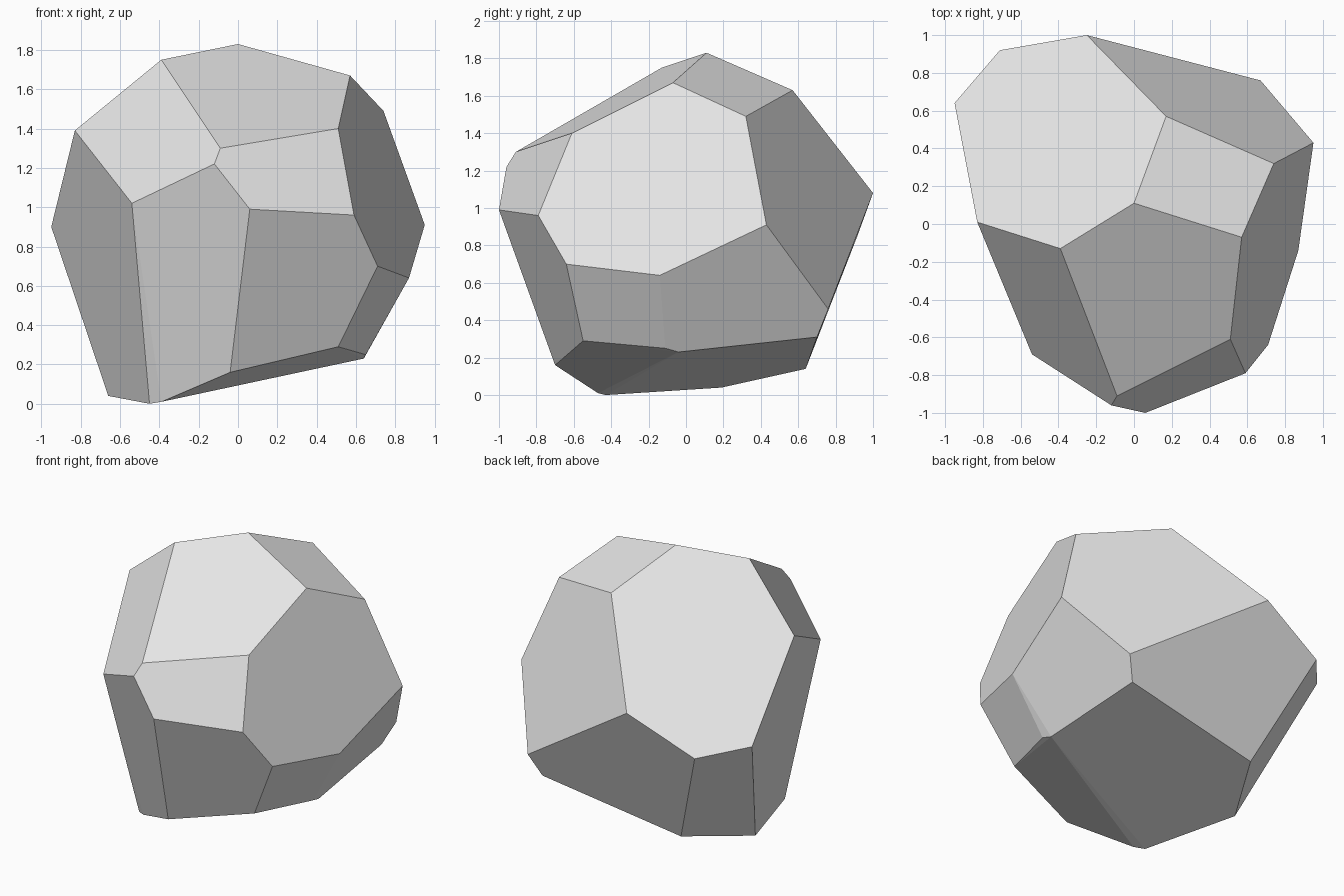
import bpy
import bmesh
from math import radians

default_cube = bpy.data.objects.get("Cube")
if default_cube:
    bpy.data.objects.remove(default_cube, do_unlink=True)


def make_material(name, grey):
    """Plain grey material for viewport and render."""
    material = bpy.data.materials.new(name)
    material.use_nodes = True
    colour = (grey, grey, grey, 1)
    material.diffuse_color = colour
    material.node_tree.nodes["Principled BSDF"].inputs["Base Color"].default_value = colour
    return material


def make_faceted_stone(name, corners, material):
    """Wrap corner points in a convex shell and merge flat facets."""
    mesh = bpy.data.meshes.new(name)
    bm = bmesh.new()
    for corner in corners:
        bm.verts.new(corner)
    hull = bmesh.ops.convex_hull(bm, input=bm.verts[:])
    leftovers = {item for key in ("geom_interior", "geom_unused")
                 for item in hull[key] if isinstance(item, bmesh.types.BMVert)}
    bmesh.ops.delete(bm, geom=list(leftovers), context="VERTS")
    bmesh.ops.dissolve_limit(bm, angle_limit=radians(3),
                             verts=bm.verts[:], edges=bm.edges[:])
    bmesh.ops.recalc_face_normals(bm, faces=bm.faces[:])
    for face in bm.faces:
        face.smooth = False
    bm.to_mesh(mesh)
    bm.free()
    mesh.materials.append(material)
    stone = bpy.data.objects.new(name, mesh)
    bpy.context.collection.objects.link(stone)
    return stone


# Crown ridge and upper shoulders
crown = [
    (-.39, -.13, 1.75), (0, .11, 1.83), (.57, -.07, 1.67),
    (.74, .32, 1.49), (.17, .57, 1.63), (-.83, .01, 1.39),
    (.51, -.61, 1.4), (-.09, -.91, 1.3), (-.12, -.96, 1.22),
]

# Widest belt around the middle
belt = [
    (.06, -1, .99), (-.54, -.69, 1.02), (.59, -.79, .96),
    (.95, .43, .91), (-.25, 1, 1.08), (-.71, .92, .86),
    (-.95, .64, .9), (.71, -.64, .7), (.87, -.14, .64),
]

# Tapered underside
underside = [
    (.67, .76, .46), (.6, .7, .31), (-.41, .64, .14),
    (.51, -.55, .29), (.65, -.11, .25), (.64, -.04, .23),
    (-.04, -.7, .16), (-.66, .19, .04), (-.45, -.43, 0),
    (-.39, -.47, .01),
]

stone_grey = make_material("stone_grey", .8)
make_faceted_stone("stone", crown + belt + underside, stone_grey)
